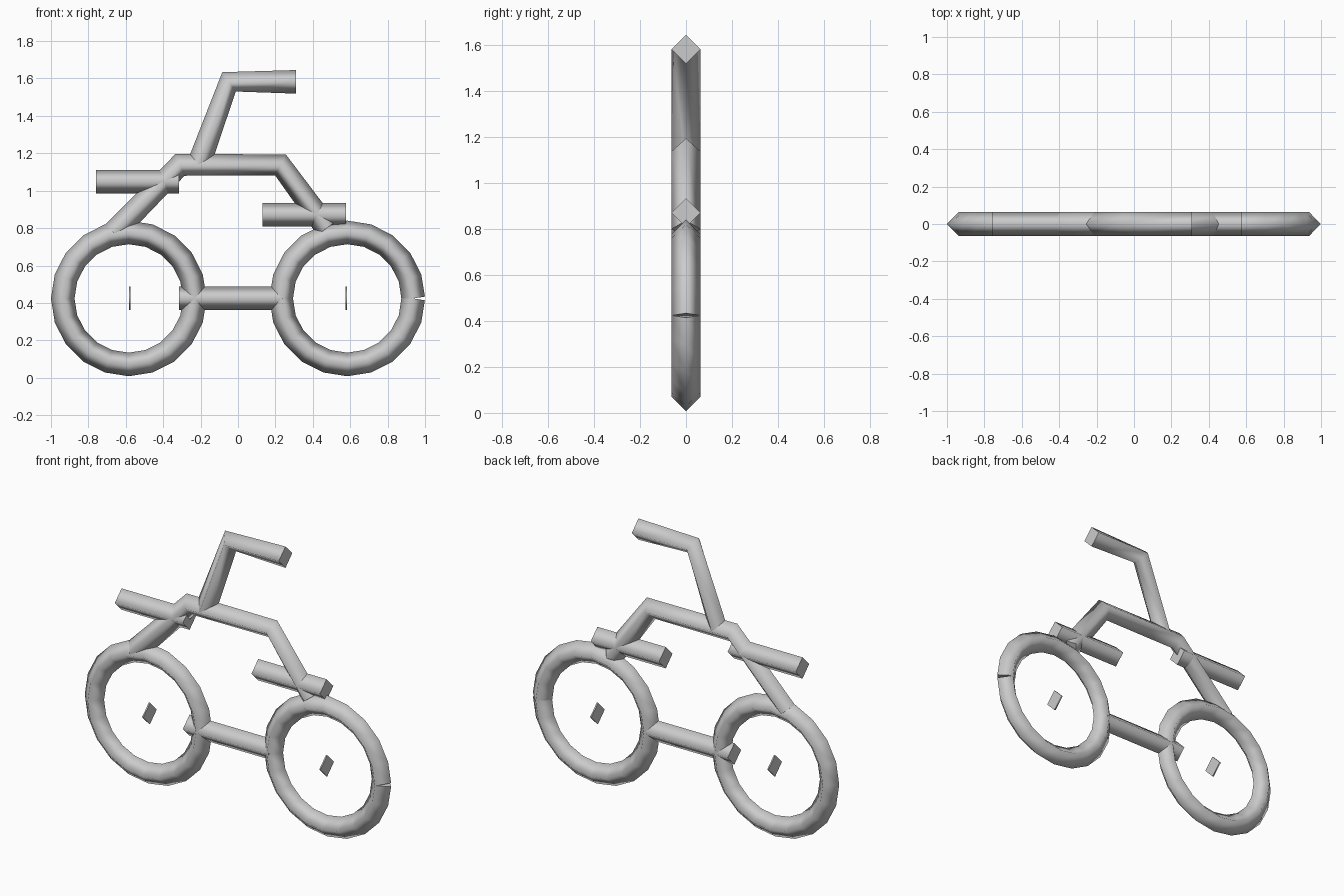
import bpy, bmesh, math
from mathutils import Vector

if "Cube" in bpy.data.objects:
    bpy.data.objects.remove(bpy.data.objects["Cube"])

R = 0.063          # tube radius
HUB_Z = 0.424      # wheel axle height
WHEEL_X = 0.584
WHEEL_R = 0.353
SEGMENTS = 20

grey = bpy.data.materials.new("light grey")
grey.diffuse_color = (0.6, 0.6, 0.6, 1)
grey.use_nodes = True
grey.node_tree.nodes["Principled BSDF"].inputs["Base Color"].default_value = grey.diffuse_color


def tube(name, path):
    """Diamond-section tube through (x, z) points: smooth sides, flat caps."""
    pts = [Vector((x, 0, z)) for x, z in path]
    dirs = [(b - a).normalized() for a, b in zip(pts, pts[1:])]
    side = Vector((0, 1, 0))
    bm = bmesh.new()
    rings = []
    for i, p in enumerate(pts):
        t = (dirs[max(i - 1, 0)] + dirs[min(i, len(dirs) - 1)]).normalized()
        n = side.cross(t)
        rings.append([bm.verts.new(p + o * R) for o in (side, n, -side, -n)])
    for a, b in zip(rings, rings[1:]):
        for k in range(4):
            j = (k + 1) % 4
            bm.faces.new((a[k], a[j], b[j], b[k])).smooth = True
    for ring in (rings[0], rings[-1]):
        cap = bm.faces.new(ring)
        for e in cap.edges:
            e.smooth = False
    bmesh.ops.recalc_face_normals(bm, faces=bm.faces)
    mesh = bpy.data.meshes.new(name)
    bm.to_mesh(mesh)
    bm.free()
    mesh.materials.append(grey)
    bpy.context.collection.objects.link(bpy.data.objects.new(name, mesh))


# wheels, each a bent tube with a small seam on its +x side, and thin hubs
for label, cx in (("left", -WHEEL_X), ("right", WHEEL_X)):
    angles = [2 * math.pi * i / SEGMENTS for i in range(SEGMENTS + 1)]
    tube(label + "_wheel", [(cx + WHEEL_R * math.cos(a), HUB_Z + WHEEL_R * math.sin(a))
                            for a in angles])
    hx = math.copysign(0.578, cx)
    tube(label + "_hub", [(hx - 0.004, HUB_Z), (hx + 0.004, HUB_Z)])

# frame and steering tubes
tube("frame", [(-0.665, 0.775), (-0.31, 1.138), (0.227, 1.138), (0.475, 0.80)])
tube("handlebar", [(-0.21, 1.14), (-0.048, 1.582), (0.31, 1.582)])

# straight bars
tube("upper_bar", [(-0.76, 1.049), (-0.316, 1.049)])
tube("middle_bar", [(0.132, 0.871), (0.578, 0.871)])
tube("lower_bar", [(-0.316, HUB_Z), (0.24, HUB_Z)])
